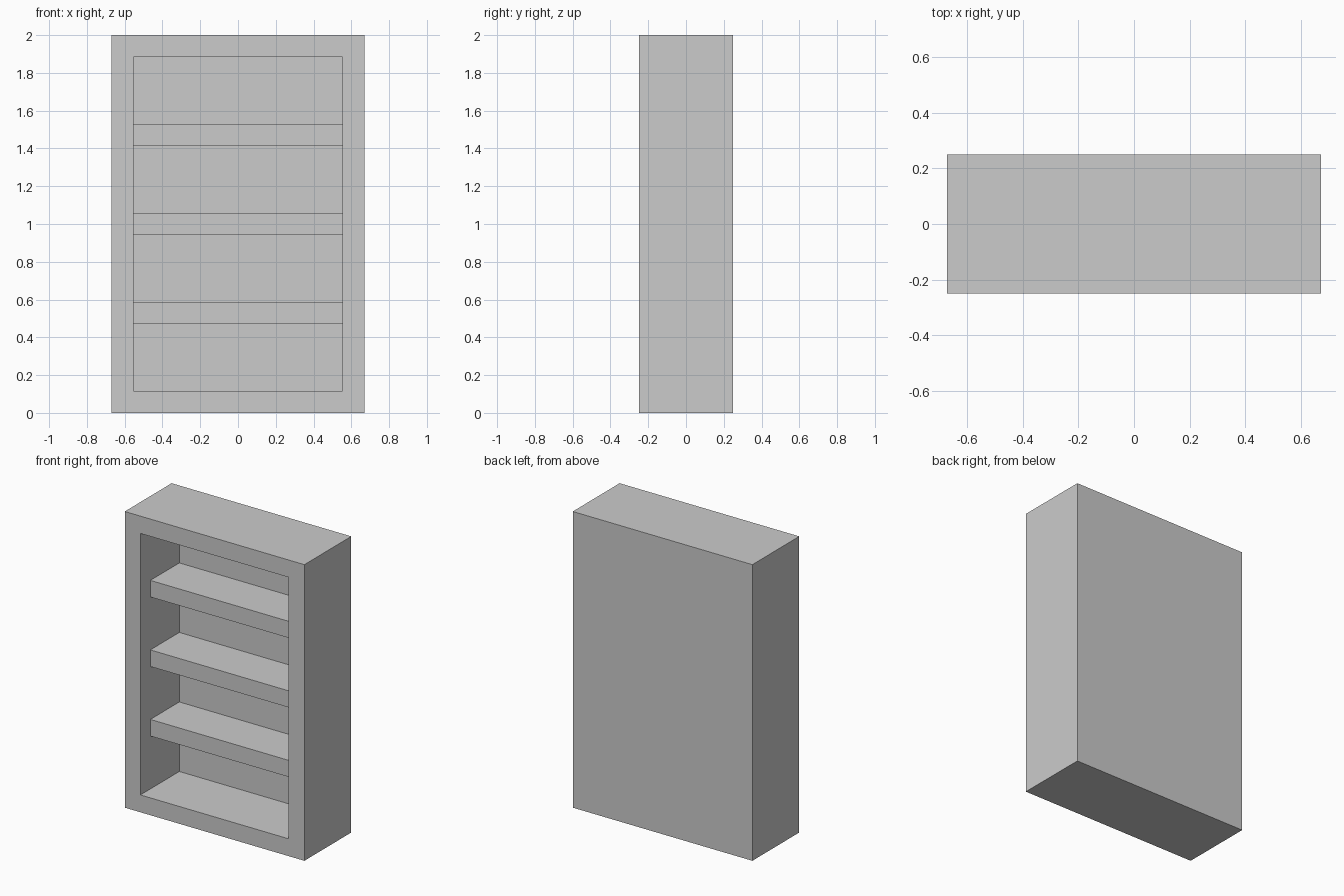
import bpy, bmesh
from mathutils import Vector

if "Cube" in bpy.data.objects:
    bpy.data.objects.remove(bpy.data.objects["Cube"])

WIDTH, DEPTH, HEIGHT = 1.342, 0.5, 2.0
WALL = 0.117          # frame thickness
RECESS = 0.415        # depth of the opening
SETBACK = 0.106       # shelf distance behind the front
SHELF_T = 0.112
SHELVES = 3


def box(bm, x0, x1, y0, y1, z0, z1):
    verts = bmesh.ops.create_cube(bm, size=1)["verts"]
    bmesh.ops.scale(bm, verts=verts, vec=(x1 - x0, y1 - y0, z1 - z0))
    bmesh.ops.translate(bm, verts=verts,
                        vec=((x0 + x1) / 2, (y0 + y1) / 2, (z0 + z1) / 2))


def finish(bm, name):
    bmesh.ops.recalc_face_normals(bm, faces=bm.faces)
    mesh = bpy.data.meshes.new(name)
    bm.to_mesh(mesh)
    bm.free()
    obj = bpy.data.objects.new(name, mesh)
    bpy.context.collection.objects.link(obj)
    return obj


# Cabinet: box with the front face inset and pushed back
bm = bmesh.new()
box(bm, -WIDTH / 2, WIDTH / 2, -DEPTH / 2, DEPTH / 2, 0, HEIGHT)
bm.normal_update()
front = min(bm.faces, key=lambda f: f.calc_center_median().y)
bmesh.ops.inset_region(bm, faces=[front], thickness=WALL, use_even_offset=True)
pushed = bmesh.ops.extrude_face_region(bm, geom=[front])["geom"]
bmesh.ops.translate(bm, vec=Vector((0, RECESS, 0)),
                    verts=[g for g in pushed if isinstance(g, bmesh.types.BMVert)])
if front.is_valid:
    bmesh.ops.delete(bm, geom=[front], context='FACES_ONLY')
finish(bm, "cabinet")

# Evenly spaced shelves between the side walls
inner = WIDTH / 2 - WALL
gap = (HEIGHT - 2 * WALL - SHELVES * SHELF_T) / (SHELVES + 1)
for i in range(SHELVES):
    z = WALL + gap + i * (gap + SHELF_T)
    bm = bmesh.new()
    box(bm, -inner, inner, -DEPTH / 2 + SETBACK, -DEPTH / 2 + RECESS, z, z + SHELF_T)
    finish(bm, f"shelf_{i + 1}")
